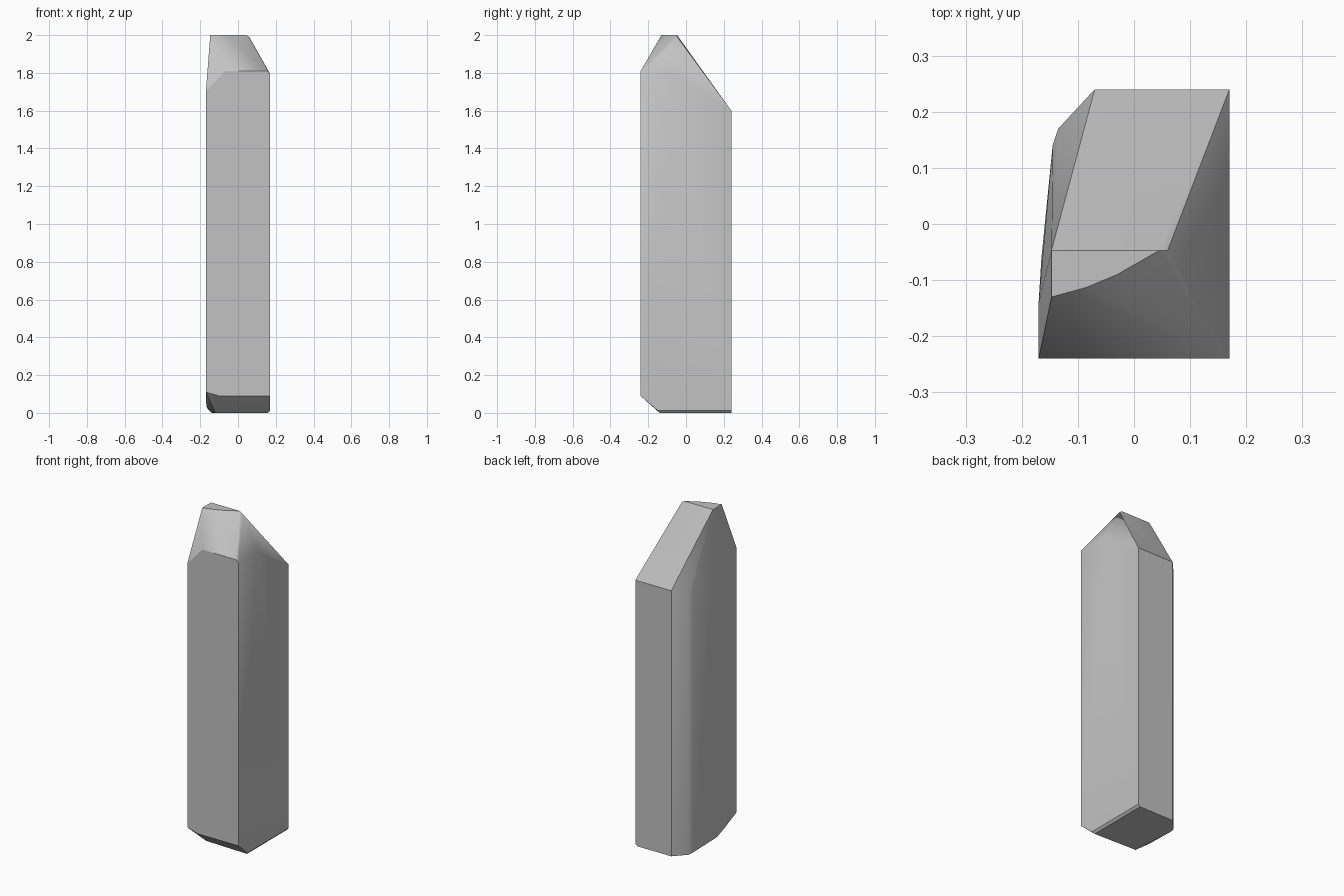
import bpy
import bmesh
import math

cube = bpy.data.objects.get("Cube")
if cube:
    bpy.data.objects.remove(cube, do_unlink=True)

# Single stone colour
stone = bpy.data.materials.new("grey stone")
stone.use_nodes = True
colour = (0.54, 0.54, 0.54, 1)
stone.diffuse_color = colour
stone.node_tree.nodes["Principled BSDF"].inputs["Base Color"].default_value = colour

RIGHT, LEFT, FRONT, BACK = 0.17, -0.17, -0.24, 0.24
RIDGE_Y, TOP = -0.047, 2.0

# Flat tip with a bowed front edge
tip = [(x, y, TOP) for x, y in
       [(-0.147, -0.13), (-0.085, -0.113), (-0.03, -0.09), (0.045, RIDGE_Y), (-0.147, RIDGE_Y)]]
tip.append((0.06, RIDGE_Y, 1.99))

# Shoulder where the upright sides meet the sloping facets
shoulder = [
    (LEFT, FRONT, 1.7), (-0.07, FRONT, 1.81), (0.155, FRONT, 1.81),
    (RIGHT, FRONT, 1.795), (RIGHT, -0.05, 1.79), (RIGHT, BACK, 1.6),
    (-0.07, BACK, 1.6), (-0.135, 0.17, 1.58), (-0.145, 0.14, 1.6), (LEFT, -0.14, 1.68),
]

# Foot with a sloped front, a chipped left corner and a thin right bevel
foot = [
    (LEFT, FRONT, 0.11), (-0.1, FRONT, 0.09), (RIGHT, FRONT, 0.09),
    (RIGHT, -0.15, 0.013), (0.158, -0.14, 0), (RIGHT, BACK, 0.013), (0.158, BACK, 0),
    (-0.07, BACK, 0), (-0.135, 0.17, 0), (-0.145, 0.14, 0.005),
    (LEFT, -0.14, 0.065), (-0.165, -0.06, 0.027), (-0.12, -0.13, 0),
]

# Wrap the three outlines into one faceted crystal
bm = bmesh.new()
for point in tip + shoulder + foot:
    bm.verts.new(point)
hull = bmesh.ops.convex_hull(bm, input=bm.verts[:])
loose = {v for v in hull["geom_interior"] + hull["geom_unused"]
         if isinstance(v, bmesh.types.BMVert) and v.is_valid and not v.link_faces}
bmesh.ops.delete(bm, geom=list(loose), context="VERTS")
bmesh.ops.dissolve_limit(bm, angle_limit=math.radians(1),
                         verts=bm.verts[:], edges=bm.edges[:])
bmesh.ops.recalc_face_normals(bm, faces=bm.faces[:])

mesh = bpy.data.meshes.new("crystal_shard")
bm.to_mesh(mesh)
bm.free()
mesh.materials.append(stone)
shard = bpy.data.objects.new("crystal_shard", mesh)
bpy.context.collection.objects.link(shard)

# Soft blends between shallow facets, crisp edges elsewhere
bpy.ops.object.select_all(action="DESELECT")
shard.select_set(True)
bpy.context.view_layer.objects.active = shard
bpy.ops.object.shade_smooth_by_angle(angle=math.radians(30))
